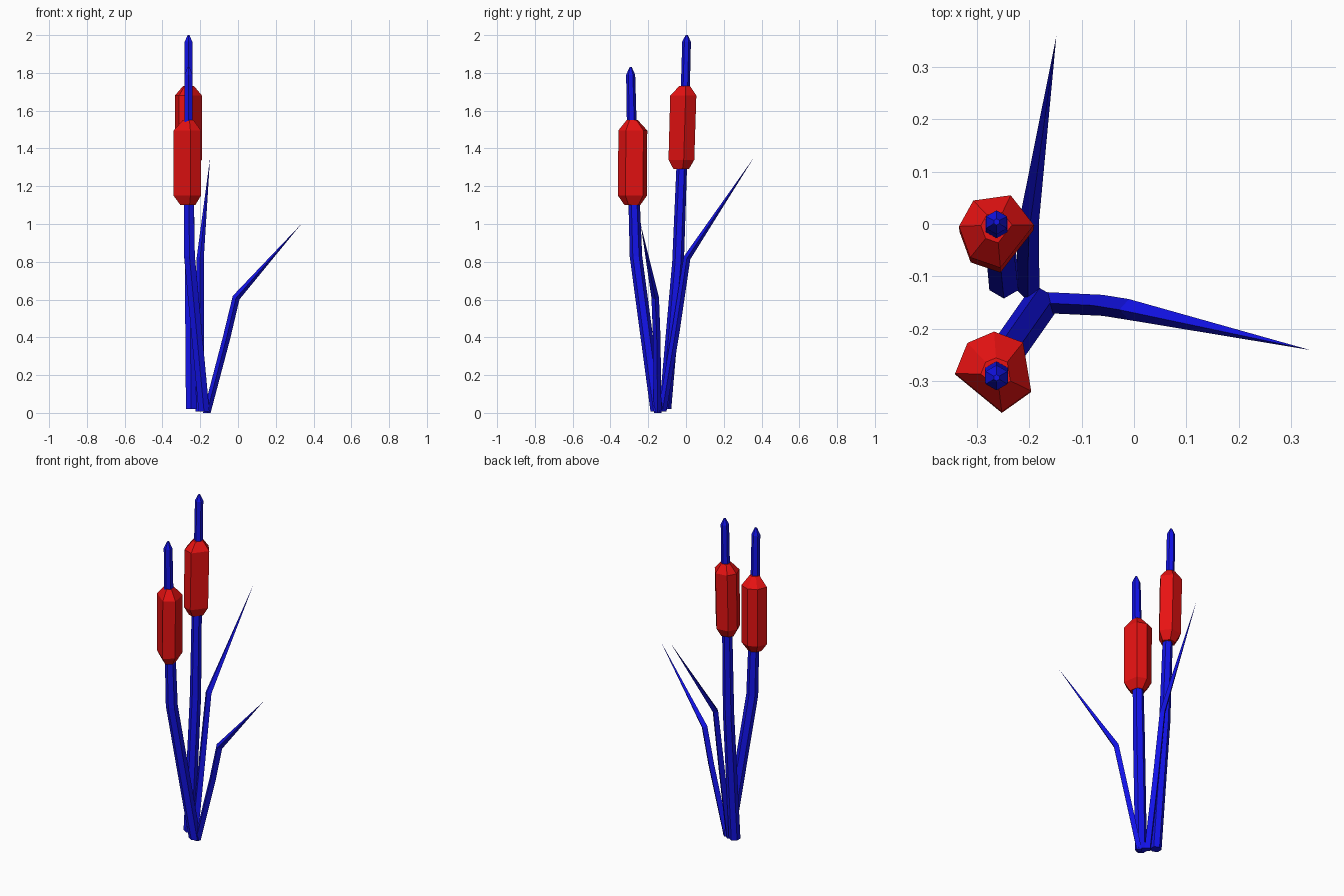
import bpy, bmesh
from math import cos, sin, radians
from mathutils import Vector

cube = bpy.data.objects.get("Cube")
if cube:
    bpy.data.objects.remove(cube, do_unlink=True)


def make_material(name, colour):
    mat = bpy.data.materials.new(name)
    mat.use_nodes = True
    mat.diffuse_color = colour
    mat.node_tree.nodes["Principled BSDF"].inputs["Base Color"].default_value = colour
    return mat


blue = make_material("stem blue", (0.006, 0.006, 0.8, 1))
red = make_material("seed head red", (0.8, 0.006, 0.006, 1))
UP = Vector((0, 0, 1))


def loft(name, path, angles, mat, follow=True):
    """Flat-shaded tube through (x, y, z, radius) stations; zero radius makes a point."""
    bm = bmesh.new()
    centres = [Vector(p[:3]) for p in path]
    rings = []
    for i, (centre, station) in enumerate(zip(centres, path)):
        tangent = UP
        if follow and 0 < i < len(path) - 1:
            tangent = ((centre - centres[i - 1]).normalized()
                       + (centres[i + 1] - centre).normalized())
        turn = UP.rotation_difference(tangent)
        r = station[3]
        if r == 0:
            rings.append([bm.verts.new(centre)])
        else:
            rings.append([bm.verts.new(centre + turn @ Vector((r * cos(a), r * sin(a), 0)))
                          for a in map(radians, angles)])
    n = len(angles)
    for low, high in zip(rings, rings[1:]):
        for k in range(n):
            j = (k + 1) % n
            if len(high) == 1:
                bm.faces.new((low[k], low[j], high[0]))
            else:
                bm.faces.new((low[k], low[j], high[j], high[k]))
    bm.faces.new(rings[0][::-1])
    if len(rings[-1]) > 1:
        bm.faces.new(rings[-1])
    bmesh.ops.recalc_face_normals(bm, faces=bm.faces)
    mesh = bpy.data.meshes.new(name)
    bm.to_mesh(mesh)
    bm.free()
    mesh.materials.append(mat)
    obj = bpy.data.objects.new(name, mesh)
    bpy.context.collection.objects.link(obj)
    return obj


hexagon = [30 + 60 * k for k in range(6)]
diamond = [90 * k for k in range(4)]

# Stems, each ending in a small blunt point
loft("back_stem", [(-0.248, -0.11, 0.02, 0.032), (-0.255, -0.042, 0.8, 0.031),
                   (-0.26, -0.022, 1.32, 0.028), (-0.262, -0.004, 1.7, 0.024),
                   (-0.262, 0.003, 1.965, 0.023), (-0.262, 0.004, 2.0, 0.006)], hexagon, blue)
loft("front_stem", [(-0.18, -0.155, 0.008, 0.033), (-0.257, -0.265, 0.83, 0.033),
                    (-0.26, -0.275, 1.13, 0.030), (-0.262, -0.287, 1.52, 0.026),
                    (-0.262, -0.293, 1.79, 0.024), (-0.262, -0.293, 1.83, 0.006)], hexagon, blue)

# Seed heads: chamfered, slightly irregular prisms
loft("back_seed_head", [(-0.262, -0.024, 1.29, 0.042), (-0.262, -0.022, 1.34, 0.071),
                        (-0.262, -0.012, 1.68, 0.072), (-0.262, -0.006, 1.73, 0.03)],
     [8, 68, 128, 174, 226, 276], red, follow=False)
loft("front_seed_head", [(-0.263, -0.284, 1.10, 0.042), (-0.264, -0.284, 1.15, 0.077),
                         (-0.264, -0.282, 1.495, 0.077), (-0.262, -0.285, 1.55, 0.03)],
     [47, 92, 134, 182, 279, 332], red, follow=False)

# Bent leaves tapering to a point
loft("left_leaf", [(-0.165, -0.15, 0, 0.02), (-0.06, -0.155, 0.4, 0.02),
                   (-0.01, -0.163, 0.61, 0.02), (0.335, -0.24, 1.0, 0)], diamond, blue)
loft("back_leaf", [(-0.202, -0.125, 0.008, 0.022), (-0.202, -0.055, 0.43, 0.021),
                   (-0.2, 0.005, 0.82, 0.019), (-0.148, 0.358, 1.35, 0)], diamond, blue)
